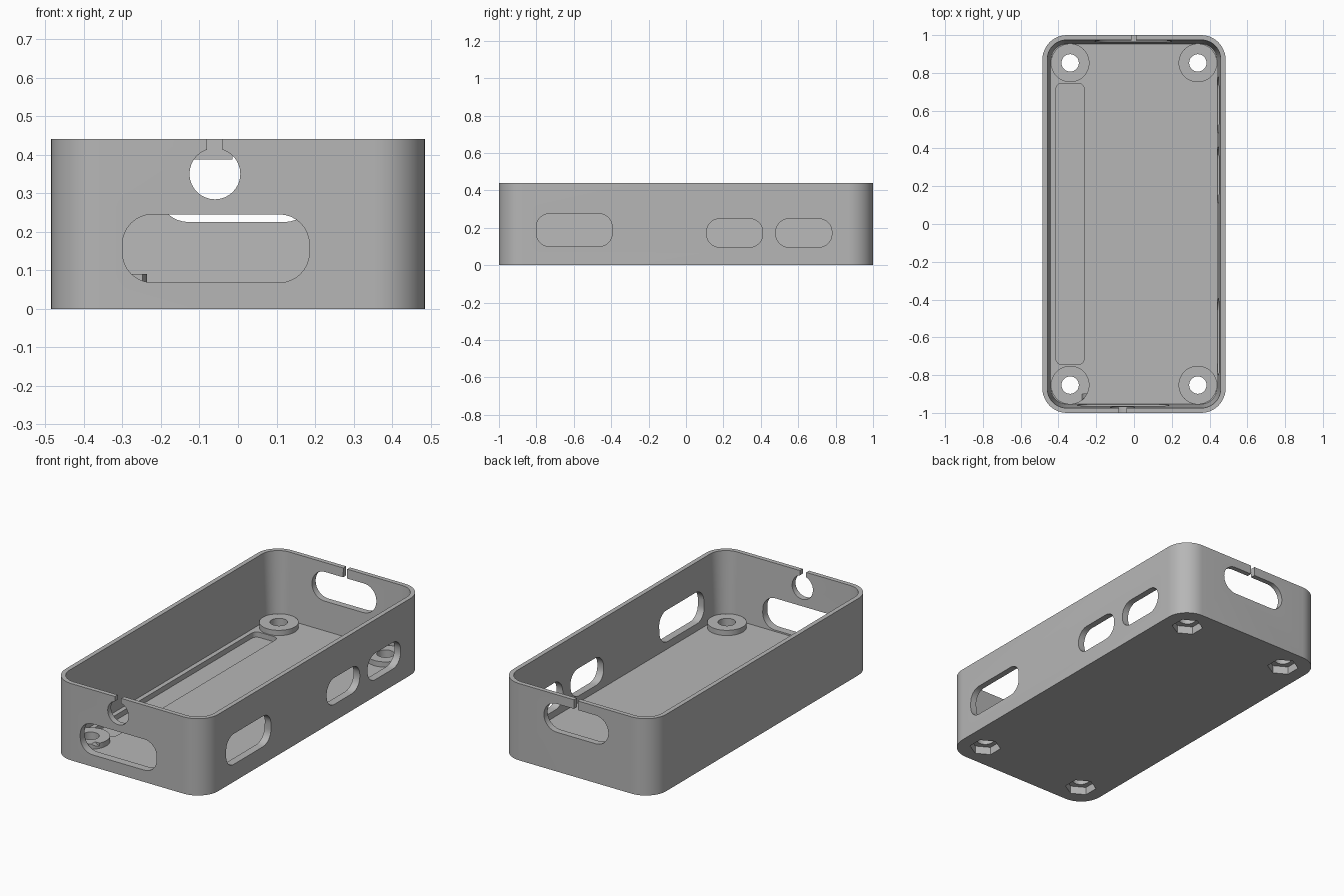
import bpy, bmesh, math

old = bpy.data.objects.get("Cube")
if old:
    bpy.data.objects.remove(old, do_unlink=True)

grey = bpy.data.materials.new("plain grey")
grey.use_nodes = True
grey.diffuse_color = (0.47, 0.47, 0.47, 1)
grey.node_tree.nodes["Principled BSDF"].inputs["Base Color"].default_value = (0.47, 0.47, 0.47, 1)

LENGTH, WIDTH, HEIGHT = 2.0, 0.97, 0.44
FLOOR, BOSS_TOP = 0.06, 0.09


def rounded(u0, u1, v0, v1, r, seg=8):
    """Outline of a rectangle with rounded corners."""
    corners = [(u1 - r, v1 - r), (u0 + r, v1 - r), (u0 + r, v0 + r), (u1 - r, v0 + r)]
    return [(cu + r * math.cos((k + i / seg) * math.pi / 2),
             cv + r * math.sin((k + i / seg) * math.pi / 2))
            for k, (cu, cv) in enumerate(corners) for i in range(seg + 1)]


def circle(cu, cv, r, n=32, turn=0.0):
    return [(cu + r * math.cos(turn + i * math.tau / n),
             cv + r * math.sin(turn + i * math.tau / n)) for i in range(n)]


def box(u0, u1, v0, v1):
    return [(u0, v0), (u1, v0), (u1, v1), (u0, v1)]


def prism(name, outline, a, b, axis="z", end=None):
    """Solid between a and b along an axis; a second outline makes a taper."""
    place = {"z": lambda u, v, w: (u, v, w),
             "y": lambda u, v, w: (u, w, v),
             "x": lambda u, v, w: (w, u, v)}[axis]
    bm = bmesh.new()
    low = [bm.verts.new(place(u, v, a)) for u, v in outline]
    high = [bm.verts.new(place(u, v, b)) for u, v in (end or outline)]
    bm.faces.new(low)
    bm.faces.new(high)
    n = len(low)
    for i in range(n):
        j = (i + 1) % n
        bm.faces.new((low[i], low[j], high[j], high[i]))
    bmesh.ops.recalc_face_normals(bm, faces=bm.faces)
    mesh = bpy.data.meshes.new(name)
    bm.to_mesh(mesh)
    bm.free()
    mesh.materials.append(grey)
    obj = bpy.data.objects.new(name, mesh)
    bpy.context.collection.objects.link(obj)
    return obj


def combine(target, tool, operation="DIFFERENCE"):
    """Apply a boolean and throw the tool away."""
    tool.hide_render = True
    mod = target.modifiers.new("cut", "BOOLEAN")
    mod.operation, mod.solver, mod.object = operation, "EXACT", tool
    bpy.context.view_layer.objects.active = target
    bpy.ops.object.modifier_apply(modifier=mod.name)
    bpy.data.objects.remove(tool, do_unlink=True)


def plan(inset, r):
    x, y = WIDTH / 2 - inset, LENGTH / 2 - inset
    return rounded(-x, x, -y, y, r, 12)


# Open tray with slightly tapered inner walls
tray = prism("enclosure_tray", plan(0, 0.13), 0, HEIGHT)
slope = 0.02 / (HEIGHT - FLOOR)
top = HEIGHT + 0.05
combine(tray, prism("cavity", plan(0.046, 0.084), FLOOR, top,
                    end=plan(0.046 - slope * (top - FLOOR), 0.104)))

# Screw bosses, through holes and hexagonal nut pockets
spots = [(sx * 0.338, sy * 0.853) for sx in (-1, 1) for sy in (-1, 1)]
for x, y in spots:
    combine(tray, prism("boss", circle(x, y, 0.102, 48), FLOOR - 0.02, BOSS_TOP), "UNION")
for x, y in spots:
    combine(tray, prism("screw_hole", circle(x, y, 0.046), -0.1, 0.2))
    combine(tray, prism("nut_pocket", circle(x, y, 0.084, 6, math.pi / 6), -0.1, 0.045))

# Long shallow groove in the floor
combine(tray, prism("groove", rounded(-0.413, -0.264, -0.743, 0.745, 0.03), 0.03, 0.08))

# Front wall: wide slot, cable hole and entry slit
combine(tray, prism("front_slot", rounded(-0.3, 0.185, 0.068, 0.245, 0.078), -1.1, -0.9, "y"))
combine(tray, prism("cable_hole", circle(-0.06, 0.35, 0.066), -1.1, -0.9, "y"))
combine(tray, prism("front_slit", box(-0.08, -0.04, 0.38, 0.5), -1.1, -0.9, "y"))

# Back wall: slot and narrow slit
combine(tray, prism("back_slot", rounded(-0.208, 0.2, 0.225, 0.388, 0.08), 0.9, 1.1, "y"))
combine(tray, prism("back_slit", box(-0.014, 0.01, 0.35, 0.5), 0.9, 1.1, "y"))

# Left wall: three port openings
for y0, y1, z0, z1 in ((-0.8, -0.395, 0.1, 0.275),
                       (0.11, 0.41, 0.096, 0.248),
                       (0.48, 0.78, 0.096, 0.248)):
    combine(tray, prism("port", rounded(y0, y1, z0, z1, 0.07), 0.4, 0.6, "x"))

# Smooth curved walls, keep the edges sharp
bpy.ops.object.select_all(action="DESELECT")
tray.select_set(True)
bpy.context.view_layer.objects.active = tray
bpy.ops.object.shade_smooth_by_angle(angle=math.radians(30))
